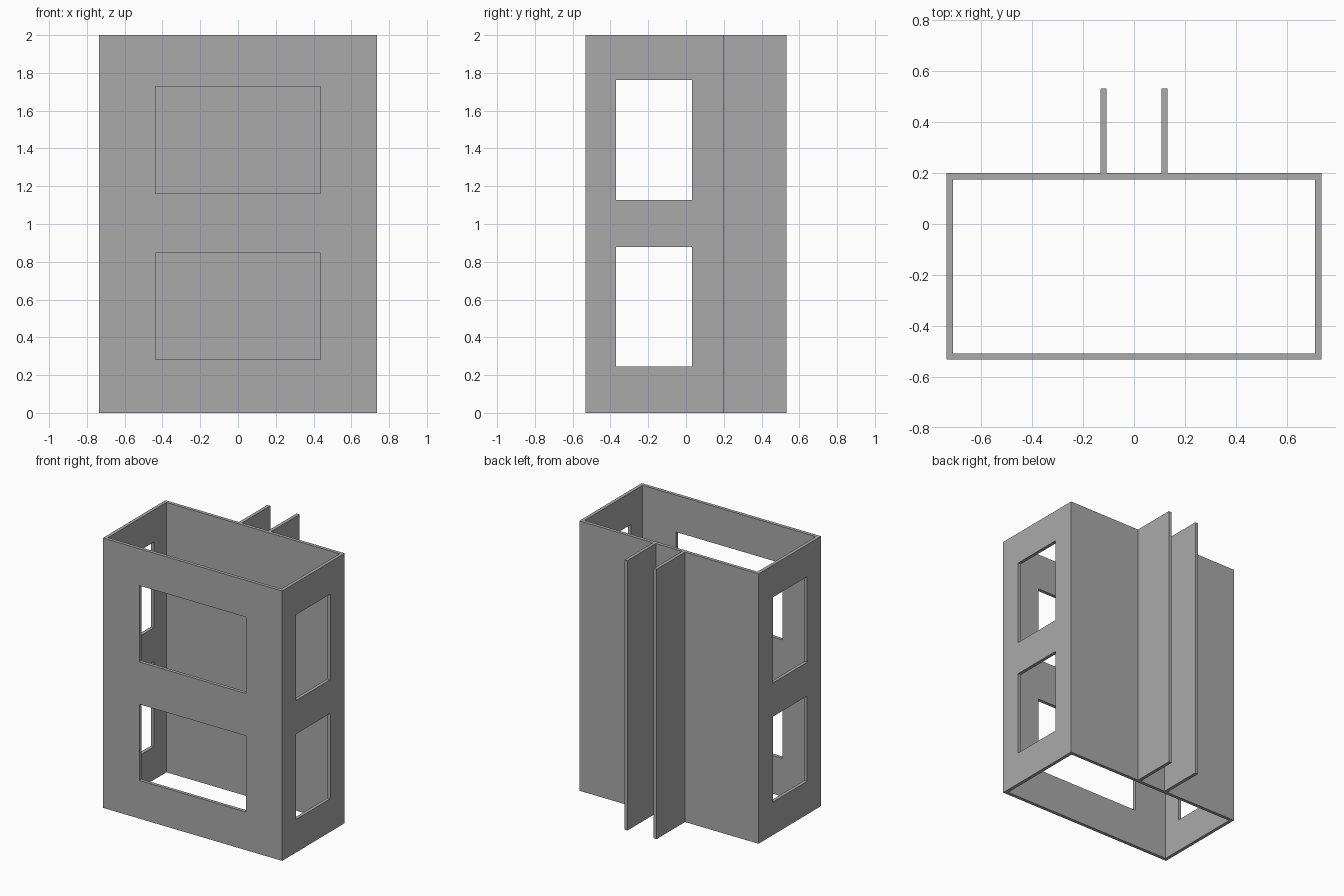
import bpy
import bmesh

cube = bpy.data.objects.get("Cube")
if cube:
    bpy.data.objects.remove(cube, do_unlink=True)

# Overall sizes
W, FRONT, BACK, REAR, H = 0.735, -0.532, 0.20, 0.532, 2.0
T = 0.025

grey = bpy.data.materials.new("plain grey")
grey.use_nodes = True
colour = (0.4, 0.4, 0.4, 1)
grey.diffuse_color = colour
grey.node_tree.nodes["Principled BSDF"].inputs["Base Color"].default_value = colour


def box(name, x, y, z):
    """Box from (min, max) ranges along each axis."""
    bm = bmesh.new()
    bmesh.ops.create_cube(bm, size=1)
    for v in bm.verts:
        v.co = [r[0] if c < 0 else r[1] for c, r in zip(v.co, (x, y, z))]
    mesh = bpy.data.meshes.new(name)
    bm.to_mesh(mesh)
    bm.free()
    mesh.materials.append(grey)
    obj = bpy.data.objects.new(name, mesh)
    bpy.context.collection.objects.link(obj)
    return obj


def cut(obj, x, y, z):
    """Cut a box-shaped opening and discard the cutter."""
    cutter = box("cutter", x, y, z)
    cutter.hide_render = True
    mod = obj.modifiers.new("opening", "BOOLEAN")
    mod.operation = "DIFFERENCE"
    mod.solver = "EXACT"
    mod.object = cutter
    bpy.context.view_layer.objects.active = obj
    bpy.ops.object.modifier_apply(modifier=mod.name)
    bpy.data.objects.remove(cutter, do_unlink=True)


# Rectangular shaft, open at top and bottom
shaft = box("shaft_walls", (-W, W), (FRONT, BACK), (0, H))
cut(shaft, (T - W, W - T), (FRONT + T, BACK - T), (-0.1, H + 0.1))

# Two front openings
for z in ((0.283, 0.847), (1.161, 1.727)):
    cut(shaft, (-0.437, 0.437), (FRONT - 0.1, FRONT + 0.1), z)

# Two openings through both sides
for z in ((0.245, 0.878), (1.127, 1.762)):
    cut(shaft, (-1, 1), (-0.37, 0.032), z)

# Pair of full-height fins on the back
for side, sign in (("left", 1), ("right", -1)):
    xs = sorted((sign * 0.107, sign * 0.132))
    box(side + "_back_fin", xs, (BACK, REAR), (0, H))
